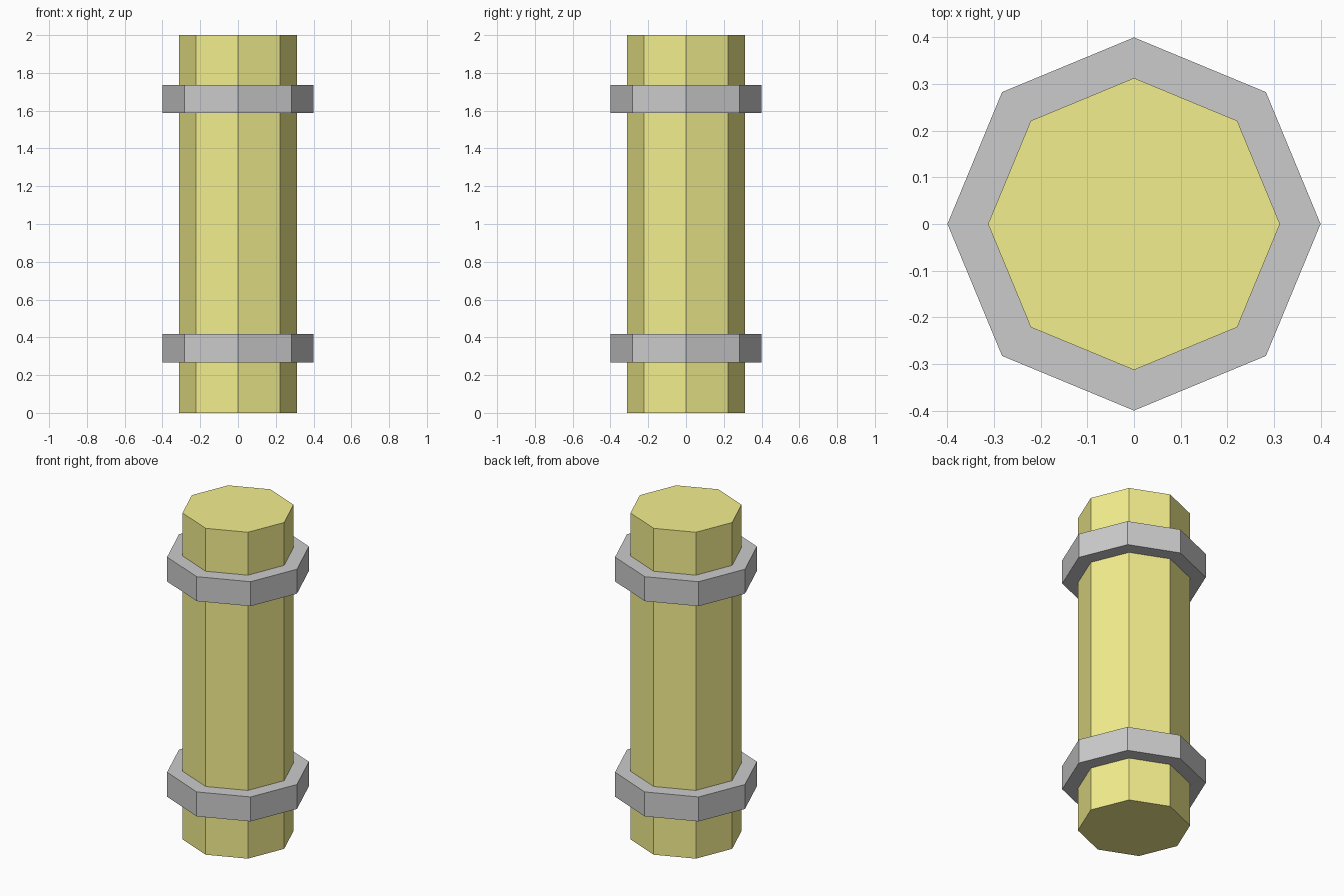
import bpy

if "Cube" in bpy.data.objects:
    bpy.data.objects.remove(bpy.data.objects["Cube"])


def octagon(name, radius, z0, z1):
    """Eight-sided upright prism between two heights, corners on the x and y axes."""
    bpy.ops.mesh.primitive_cylinder_add(
        vertices=8, radius=radius, depth=z1 - z0, location=(0, 0, (z0 + z1) / 2))
    obj = bpy.context.object
    obj.name = name
    return obj


# Yellow pipe body
yellow = bpy.data.materials.new("yellow")
yellow.diffuse_color = (0.90, 0.86, 0.27, 1)
yellow.use_nodes = True
yellow.node_tree.nodes["Principled BSDF"].inputs["Base Color"].default_value = yellow.diffuse_color
pipe = octagon("pipe", 0.313, 0.0, 2.0)
pipe.data.materials.append(yellow)

# Grey collars near both ends
for name, z in (("lower_collar", 0.343), ("upper_collar", 1.662)):
    octagon(name, 0.4, z - 0.075, z + 0.075)
